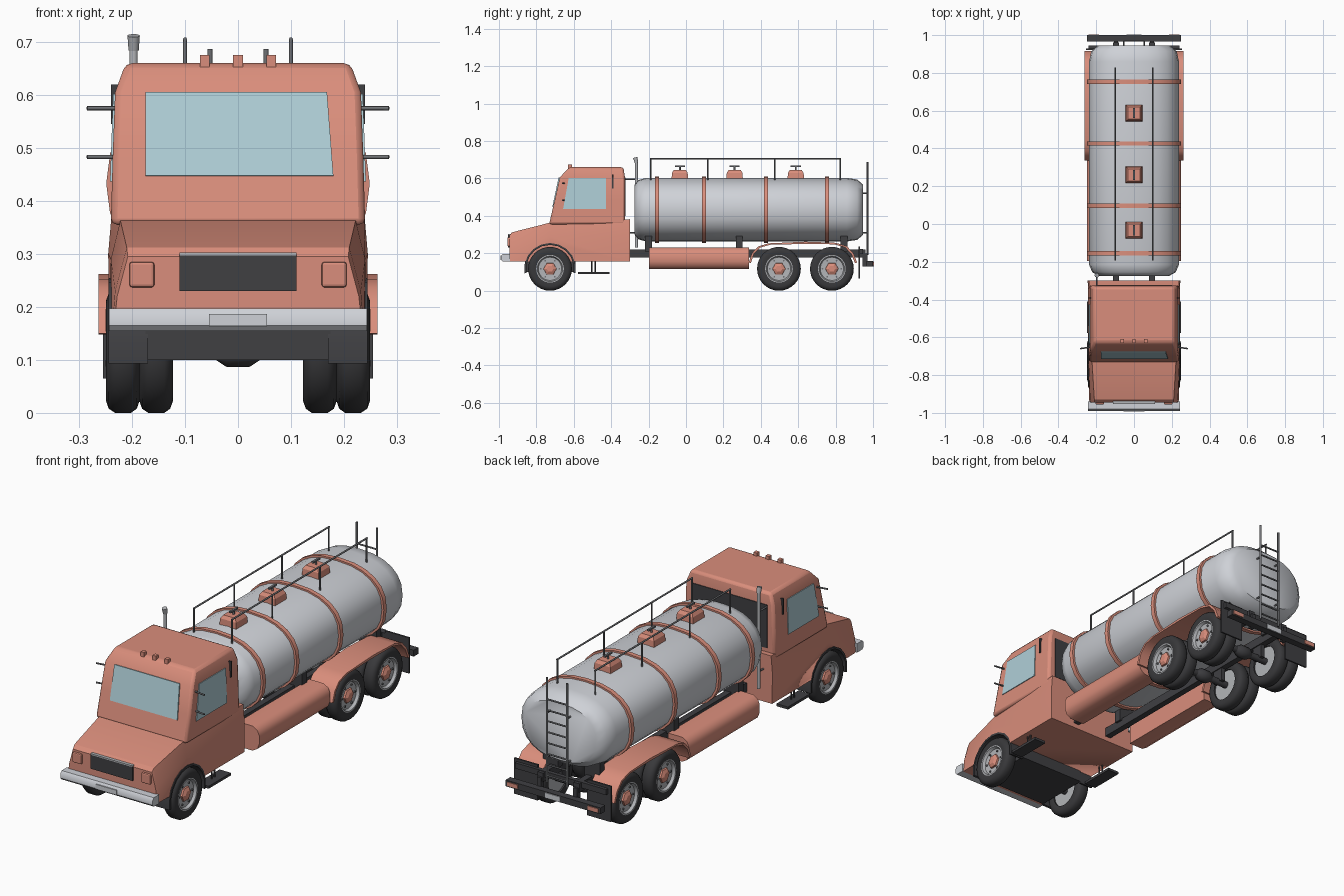
import bpy, bmesh, math
from mathutils import Vector

if "Cube" in bpy.data.objects:
    bpy.data.objects.remove(bpy.data.objects["Cube"])


def mat(name, rgb):
    m = bpy.data.materials.new(name)
    m.diffuse_color = (*rgb, 1)
    m.use_nodes = True
    m.node_tree.nodes["Principled BSDF"].inputs["Base Color"].default_value = m.diffuse_color
    return m


RED = mat("coral paint", (0.70, 0.27, 0.20))
TANK = mat("light steel", (0.62, 0.64, 0.68))
DARK = mat("dark chassis", (0.05, 0.05, 0.055))
TYRE = mat("tyre rubber", (0.04, 0.04, 0.043))
RIM = mat("rim grey", (0.45, 0.46, 0.48))
GLASS = mat("pale blue glass", (0.43, 0.62, 0.68))
ROD = mat("grey rod", (0.16, 0.165, 0.175))


def loft(name, rings, material, caps=True, closed=False, smooth=0, bevel=0):
    """Skin a list of equal-length point rings."""
    bm = bmesh.new()
    vs = [[bm.verts.new(p) for p in r] for r in rings]
    n = len(rings[0])
    pairs = list(zip(vs, vs[1:])) + ([(vs[-1], vs[0])] if closed else [])
    for a, b in pairs:
        for i in range(n):
            bm.faces.new((a[i], a[(i + 1) % n], b[(i + 1) % n], b[i]))
    if caps and not closed:
        bm.faces.new(vs[0])
        bm.faces.new(vs[-1])
    bmesh.ops.recalc_face_normals(bm, faces=bm.faces)
    me = bpy.data.meshes.new(name)
    bm.to_mesh(me)
    bm.free()
    ob = bpy.data.objects.new(name, me)
    bpy.context.collection.objects.link(ob)
    me.materials.append(material)
    bpy.ops.object.select_all(action='DESELECT')
    bpy.context.view_layer.objects.active = ob
    ob.select_set(True)
    if bevel:
        b = ob.modifiers.new("soft edges", 'BEVEL')
        b.width, b.segments, b.limit_method = bevel, 2, 'ANGLE'
    if smooth:
        bpy.ops.object.shade_smooth_by_angle(angle=math.radians(smooth))
    return ob


def box(name, x, y, z, material, bevel=0):
    rings = [[(x[0], y[0], h), (x[1], y[0], h), (x[1], y[1], h), (x[0], y[1], h)] for h in z]
    return loft(name, rings, material, bevel=bevel)


def tube(name, a, b, r, material, sides=8, r2=None):
    a, b = Vector(a), Vector(b)
    d = (b - a).normalized()
    u = d.orthogonal().normalized()
    v = d.cross(u)
    ring = lambda c, q: [c + q * (math.cos(t) * u + math.sin(t) * v)
                         for t in (2 * math.pi * i / sides for i in range(sides))]
    return loft(name, [ring(a, r), ring(b, r if r2 is None else r2)], material, smooth=50)


def lathe_x(name, prof, y, z, material, sides=32, closed=False, smooth=40):
    """Spin (x, radius) points about a sideways axle."""
    rings = [[(x, y + r * math.cos(2 * math.pi * i / sides), z + r * math.sin(2 * math.pi * i / sides))
              for i in range(sides)] for x, r in prof]
    return loft(name, rings, material, closed=closed, smooth=smooth)


def plate(name, quad, material, t=0.008):
    q = [Vector(p) for p in quad]
    n = (q[1] - q[0]).cross(q[2] - q[0]).normalized() * t / 2
    return loft(name, [[p - n for p in q], [p + n for p in q]], material)


# hood and lower cab, sections along y: y, top z, top, middle and bottom half widths
def section(y, zt, wt, zm, wm, wb):
    half = [(wb, 0.155), (wm, zm), (wt, zt)]
    return [(w, y, z) for w, z in half] + [(-w, y, z) for w, z in half[::-1]]


body = loft("lower_cab_and_hood", [
    section(-0.945, 0.295, 0.208, 0.22, 0.228, 0.235),
    section(-0.93, 0.312, 0.210, 0.23, 0.232, 0.238),
    section(-0.73, 0.363, 0.222, 0.29, 0.240, 0.243),
    section(-0.30, 0.382, 0.238, 0.30, 0.245, 0.243)], RED, smooth=25)
FRONT_Y, AXLE_Z, R = -0.727, 0.117, 0.117
for s in (-1, 1):
    cut = lathe_x("arch_cutter", [(s * 0.175, 0.133), (s * 0.30, 0.133)], FRONT_Y, AXLE_Z, DARK)
    cut.hide_render = True
    cut.hide_set(True)
    m = body.modifiers.new("wheel arch", 'BOOLEAN')
    m.operation, m.object, m.solver = 'DIFFERENCE', cut, 'EXACT'
    # dark arch liner
    arc = [math.radians(a) for a in range(-10, 191, 20)]
    loft("arch_liner", [[(s * x, FRONT_Y + r * math.cos(a), AXLE_Z + r * math.sin(a))
                         for x, r in ((0.17, 0.128), (0.244, 0.128), (0.244, 0.138), (0.17, 0.138))]
                        for a in arc], DARK, smooth=40)
box("engine_underside", (-0.175, 0.175), (-0.86, -0.59), (0.10, 0.20), DARK)

# upper cab, rectangles stacked in z: z, front y, back y, half width
loft("upper_cab", [[(-w, a, z), (w, a, z), (w, b, z), (-w, b, z)] for z, a, b, w in (
    (0.355, -0.732, -0.326, 0.240), (0.48, -0.703, -0.326, 0.2366),
    (0.605, -0.675, -0.326, 0.232), (0.660, -0.625, -0.335, 0.212))],
    RED, bevel=0.012, smooth=35)
plate("windshield", [(-0.175, -0.711, 0.447), (0.18, -0.711, 0.447),
                     (0.168, -0.677, 0.605), (-0.175, -0.677, 0.605)], GLASS)
plate("rear_cab_panel", [(-0.2, -0.327, 0.40), (0.2, -0.327, 0.40),
                         (0.2, -0.327, 0.605), (-0.2, -0.327, 0.605)], DARK)
for x in (-0.063, 0, 0.063):
    box("roof_marker_lamp", (x - 0.009, x + 0.009), (-0.63, -0.61), (0.65, 0.675), RED)
for s in (-1, 1):
    plate("side_window", [(s * 0.238, -0.657, 0.437), (s * 0.238, -0.427, 0.437),
                          (s * 0.2322, -0.427, 0.602), (s * 0.2322, -0.627, 0.602)], GLASS, 0.007)
    box("door_handle", (s * 0.225, s * 0.24), (-0.395, -0.388), (0.545, 0.62), DARK)
    for z in (0.483, 0.575):
        tube("mirror_arm", (s * 0.22, -0.65, z), (s * 0.285, -0.66, z), 0.004, ROD)
    box("headlamp", (s * 0.158, s * 0.205), (-0.955, -0.93), (0.237, 0.285), RED, 0.005)
    box("cab_step", (s * 0.19, s * 0.25), (-0.577, -0.41), (0.088, 0.10), DARK)
    for y in (-0.505, -0.485):
        tube("step_hanger", (s * 0.215, y, 0.095), (s * 0.215, y, 0.16), 0.004, DARK, 6)

# grille, bumper and number plate
box("grille", (-0.11, 0.11), (-0.951, -0.93), (0.23, 0.297), DARK)
box("grille_trim", (-0.11, 0.11), (-0.953, -0.93), (0.297, 0.303), RIM)
loft("front_bumper", [[(x, y, z) for y, z in ((-0.94, 0.155), (-0.98, 0.155), (-0.99, 0.165),
                       (-0.99, 0.185), (-0.98, 0.197), (-0.94, 0.197))] for x in (-0.243, 0.243)],
     TANK, smooth=40)
box("front_plate", (-0.055, 0.055), (-0.993, -0.988), (0.164, 0.187), TANK)


# tank: rounded oval sections along y
def oval(y, k, n=24, e=0.85):
    pw = lambda c: math.copysign(abs(c) ** e, c)
    return [(0.238 * k * pw(math.cos(t)), y, 0.433 + 0.17 * k * pw(math.sin(t)))
            for t in (2 * math.pi * i / n for i in range(n))]


loft("tank", [oval(y, k) for y, k in ((-0.275, 0.78), (-0.255, 0.93), (-0.215, 1), (0.86, 1),
                                      (0.915, 0.95), (0.945, 0.80))], TANK, smooth=45)
for y in (-0.155, 0.097, 0.427, 0.753):
    loft("tank_band", [oval(y + d, k) for d, k in ((-0.011, 0.99), (-0.011, 1.045),
                                                   (0.011, 1.045), (0.011, 0.99))],
         RED, caps=False, smooth=40)
for y in (-0.033, 0.26, 0.587):
    loft("manhole_hatch", [[(-w, y - w, z), (w, y - w, z), (w, y + w, z), (-w, y + w, z)]
                           for z, w in ((0.595, 0.044), (0.63, 0.042), (0.645, 0.032))], RED)
    tube("hatch_stem", (0, y, 0.64), (0, y, 0.665), 0.005, ROD)
    box("hatch_handle", (-0.005, 0.005), (y - 0.027, y + 0.027), (0.66, 0.668), ROD)

# top handrails and rear ladder
for s in (-1, 1):
    tube("handrail", (s * 0.1, -0.192, 0.705), (s * 0.1, 0.829, 0.705), 0.004, ROD)
    for y in (-0.188, 0.115, 0.475, 0.825):
        tube("handrail_post", (s * 0.1, y, 0.58), (s * 0.1, y, 0.705), 0.004, ROD)
    tube("ladder_rail", (s * 0.053, 0.97, 0.19), (s * 0.053, 0.97, 0.687), 0.005, ROD)
    for z in (0.31, 0.52):
        tube("ladder_bracket", (s * 0.053, 0.93, z), (s * 0.053, 0.97, z), 0.004, ROD)
for i in range(8):
    z = 0.22 + 0.052 * i
    tube("ladder_rung", (-0.053, 0.97, z), (0.053, 0.97, z), 0.004, ROD)

# exhaust stack
tube("exhaust_stack", (-0.197, -0.265, 0.23), (-0.197, -0.265, 0.69), 0.008, RIM, 12)
tube("exhaust_tip", (-0.197, -0.265, 0.685), (-0.197, -0.272, 0.712), 0.010, RIM, 12, 0.012)
for z in (0.31, 0.595):
    tube("exhaust_bracket", (-0.197, -0.265, z), (-0.197, -0.33, z), 0.004, ROD)

# chassis, saddles, side tanks, rear fenders
box("rear_crossbeam", (-0.24, 0.24), (0.925, 0.945), (0.195, 0.222), DARK)
box("rear_bumper", (-0.25, 0.25), (0.965, 1.0), (0.128, 0.158), DARK)
box("rear_plate", (-0.04, 0.04), (0.998, 1.004), (0.13, 0.155), TANK)
fender = [(0.335, 0.15), (0.352, 0.20), (0.385, 0.236), (0.44, 0.253), (0.64, 0.262),
          (0.80, 0.256), (0.86, 0.238), (0.895, 0.20), (0.915, 0.15)]
for s in (-1, 1):
    box("chassis_rail", (s * 0.08, s * 0.11), (-0.60, 0.96), (0.178, 0.22), DARK)
    for y in (-0.2, 0.285, 0.845):
        box("tank_saddle", (s * 0.07, s * 0.15), (y - 0.018, y + 0.018), (0.21, 0.30), DARK)
    loft("side_fuel_tank", [[(s * x, y, z) for x, z in (
        (0.14, 0.115), (0.215, 0.115), (0.24, 0.13), (0.25, 0.155), (0.25, 0.195),
        (0.24, 0.218), (0.215, 0.232), (0.14, 0.232))] for y in (-0.197, 0.336)], RED, smooth=40)
    rings = []
    for y, z in fender:
        d = (Vector((0, y, z)) - Vector((0, 0.63, 0.10))).normalized() * 0.012
        rings.append([(s * 0.125, y, z), (s * 0.263, y, z),
                      (s * 0.263, y - d.y, z - d.z), (s * 0.125, y - d.y, z - d.z)])
    loft("rear_fender", rings, RED, smooth=40)
    box("mud_flap", (s * 0.13, s * 0.255), (0.922, 0.93), (0.065, 0.235), DARK)
    box("bumper_bracket", (s * 0.085, s * 0.105), (0.945, 0.97), (0.13, 0.20), DARK)
    box("tail_lamp", (s * 0.185, s * 0.24), (0.998, 1.004), (0.134, 0.152), RED)


# wheels
def wheel(s, x0, y, outer=True):
    p = lambda pts: [(s * (x0 + x), r) for x, r in pts]
    lathe_x("tyre", p([(0.004, 0.074), (0, 0.095), (0.005, 0.109), (0.016, R), (0.046, R),
                       (0.058, 0.109), (0.063, 0.095), (0.059, 0.074)]), y, AXLE_Z, TYRE, closed=True)
    lathe_x("rim", p([(0.012, 0.074), (0.059, 0.076), (0.059, 0.068), (0.046, 0.062),
                      (0.044, 0.04)]), y, AXLE_Z, RIM)
    if outer:
        lathe_x("hub", p([(0.04, 0.036), (0.052, 0.034), (0.06, 0.018)]), y, AXLE_Z, RED, 6, smooth=10)
        for i in range(6):
            a = math.pi * i / 3
            q = (y + 0.05 * math.cos(a), AXLE_Z + 0.05 * math.sin(a))
            tube("wheel_bolt", (s * (x0 + 0.04), *q), (s * (x0 + 0.05), *q), 0.005, ROD, 6)


for s in (-1, 1):
    wheel(s, 0.186, FRONT_Y)
    for y in (0.497, 0.780):
        wheel(s, 0.186, y)
        wheel(s, 0.123, y, False)
for y in (FRONT_Y, 0.497, 0.780):
    tube("axle", (-0.2, y, AXLE_Z), (0.2, y, AXLE_Z), 0.016, DARK, 12)
for y in (0.497, 0.780):
    lathe_x("differential", [(-0.045, 0.015), (-0.022, 0.03), (0.022, 0.03), (0.045, 0.015)],
            y, AXLE_Z, DARK, 12)
    for s in (-1, 1):
        box("suspension_block", (s * 0.085, s * 0.105), (y - 0.03, y + 0.03), (0.115, 0.18), DARK)
